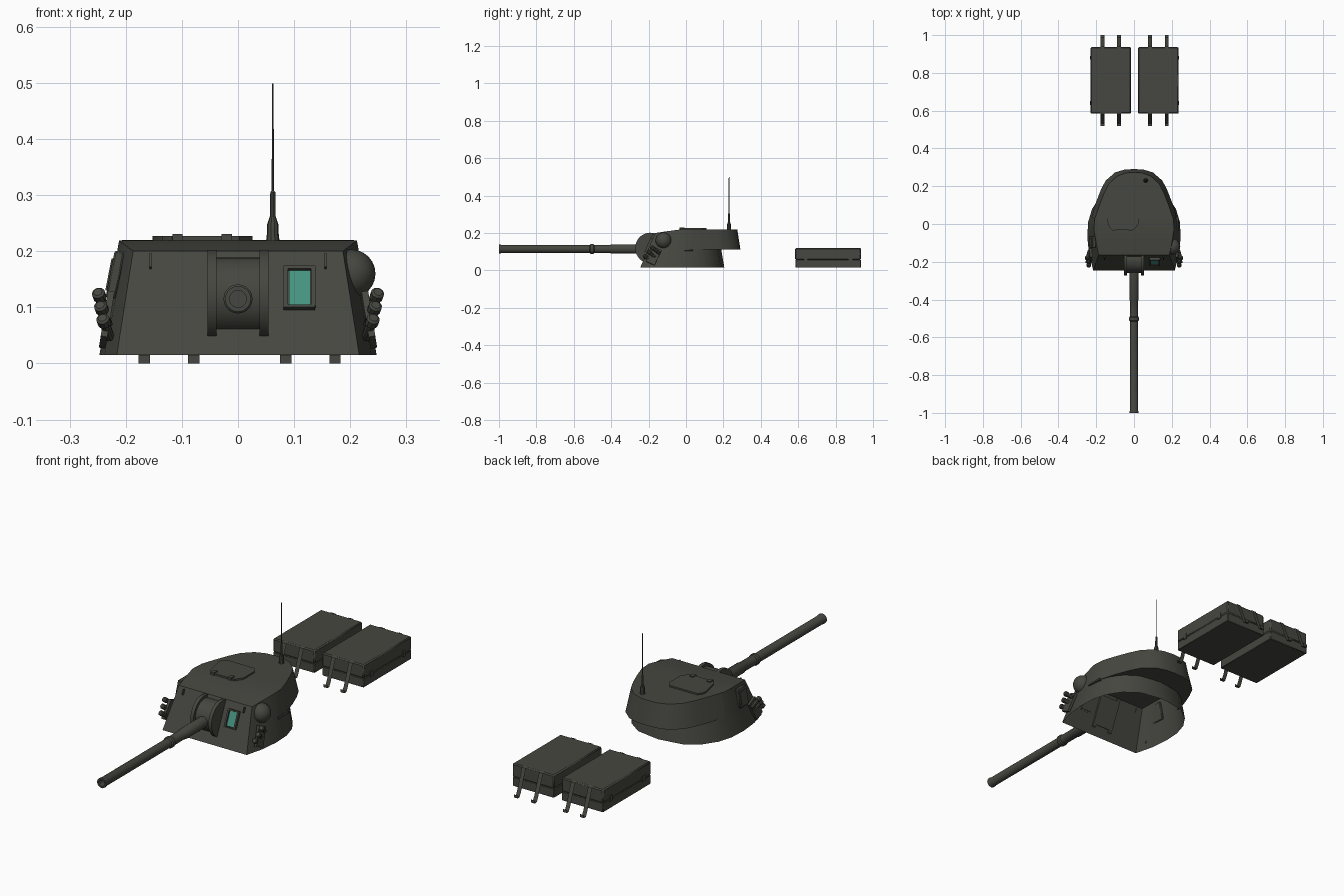
import bpy, bmesh, math
from mathutils import Vector, Matrix

if "Cube" in bpy.data.objects:
    bpy.data.objects.remove(bpy.data.objects["Cube"])


def material(name, rgb):
    m = bpy.data.materials.new(name)
    m.diffuse_color = (*rgb, 1)
    m.use_nodes = True
    m.node_tree.nodes["Principled BSDF"].inputs["Base Color"].default_value = m.diffuse_color
    return m


OLIVE = material("dark olive paint", (0.062, 0.062, 0.052))
TEAL = material("teal glass", (0.06, 0.29, 0.215))


def finish(name, bm, mat=OLIVE, bevel=0, normals=True):
    if normals:
        bmesh.ops.recalc_face_normals(bm, faces=bm.faces)
    me = bpy.data.meshes.new(name)
    bm.to_mesh(me)
    bm.free()
    me.materials.append(mat)
    ob = bpy.data.objects.new(name, me)
    bpy.context.collection.objects.link(ob)
    if bevel:
        mod = ob.modifiers.new("bevel", 'BEVEL')
        mod.width, mod.segments = bevel, 1
    bpy.ops.object.select_all(action='DESELECT')
    ob.select_set(True)
    bpy.context.view_layer.objects.active = ob
    bpy.ops.object.shade_smooth_by_angle(angle=math.radians(32))
    return ob


def box(name, loc, size, rx=0, ry=0, mat=OLIVE, bevel=0):
    bm = bmesh.new()
    m = (Matrix.Translation(loc) @ Matrix.Rotation(math.radians(ry), 4, 'Y')
         @ Matrix.Rotation(math.radians(rx), 4, 'X') @ Matrix.Diagonal((*size, 1)))
    bmesh.ops.create_cube(bm, size=1, matrix=m)
    return finish(name, bm, mat, bevel)


def lathe(name, profile, origin, axis, sides=20):
    """Revolve (radius, distance) points around an axis."""
    bm = bmesh.new()
    m = Matrix.Translation(origin) @ Vector(axis).to_track_quat('Z', 'Y').to_matrix().to_4x4()
    rings = []
    for r, d in profile:
        rings.append([bm.verts.new(m @ Vector((r * math.cos(a), r * math.sin(a), d)))
                      for a in (2 * math.pi * i / sides for i in range(sides))])
    for a, b in zip(rings, rings[1:]):
        for i in range(sides):
            j = (i + 1) % sides
            bm.faces.new((a[i], a[j], b[j], b[i]))
    bm.faces.new(rings[0])
    bm.faces.new(rings[-1])
    return finish(name, bm)


def shell(name, rings, close_front):
    """Join mirrored half outlines (first ring is the roof)."""
    bm = bmesh.new()
    sides = []
    for ring in rings:
        right = [bm.verts.new(p) for p in ring]
        left = [v if abs(v.co.x) < 1e-6 else bm.verts.new((-v.co.x, v.co.y, v.co.z)) for v in right]
        sides.append((right, left))
    n = len(rings[0])
    for a, b in zip(sides, sides[1:]):
        for s in (0, 1):
            for i in range(n - 1):
                bm.faces.new((a[s][i], a[s][i + 1], b[s][i + 1], b[s][i]))
    if close_front:
        (ra, la), (rb, lb) = sides[0], sides[1]
        bm.faces.new((ra[0], la[0], lb[0], rb[0]))
    r, l = sides[0]
    for i in range(n - 1):
        vs = [r[i], r[i + 1], l[i + 1], l[i]]
        bm.faces.new(list(dict.fromkeys(vs)))
    return finish(name, bm)


def slab(name, pts, axis, lo, hi, mat=OLIVE):
    """Extrude a closed outline along x or z."""
    bm = bmesh.new()
    put = (lambda p, h: (h, *p)) if axis == 'x' else (lambda p, h: (*p, h))
    a = [bm.verts.new(put(p, lo)) for p in pts]
    b = [bm.verts.new(put(p, hi)) for p in pts]
    bm.faces.new(a)
    bm.faces.new(b)
    for i in range(len(pts)):
        j = (i + 1) % len(pts)
        bm.faces.new((a[i], a[j], b[j], b[i]))
    return finish(name, bm, mat)


# turret body, open underneath
base_top = [(0.187, -0.165, 0.2), (0.2, -0.1, 0.21), (0.212, -0.03, 0.219), (0.208, 0.03, 0.219),
            (0.185, 0.085, 0.219), (0.15, 0.125, 0.219), (0.1, 0.155, 0.219), (0, 0.17, 0.219)]
base_low = [(0.216, -0.245), (0.238, -0.16), (0.247, -0.07), (0.243, 0.01),
            (0.222, 0.08), (0.183, 0.138), (0.115, 0.187), (0, 0.205)]
shell("turret_body", [base_top, [(x, y, 0.015) for x, y in base_low]], True)

# overhanging rear bustle
top = [(0.207, 0.03), (0.187, 0.09), (0.16, 0.16), (0.135, 0.21), (0.092, 0.252), (0.045, 0.27), (0, 0.274)]
low = [(0.225, 0.035), (0.203, 0.11), (0.176, 0.18), (0.15, 0.23), (0.1, 0.273), (0.05, 0.288), (0, 0.291)]
inner = [(0.22, 0.04), (0.19, 0.09), (0.165, 0.115), (0.14, 0.138), (0.09, 0.168), (0.045, 0.183), (0, 0.187)]
shell("rear_bustle", [[(x, y, z) for x, y in o] for o, z in ((top, 0.22), (low, 0.112), (inner, 0.112))], False)


# curved gun mantlet and its flanges
def arc(r):
    return [(-0.19 + r * math.cos(a), 0.12 + r * math.sin(a))
            for a in (math.radians(66 + 180 * i / 14) for i in range(15))]


slab("mantlet", arc(0.069), 'x', -0.04, 0.04)
for s in (-1, 1):
    slab("mantlet_flange", arc(0.082), 'x', s * 0.046 - 0.008, s * 0.046 + 0.008)

# gun barrel with a hollow bore
lathe("gun_barrel", [(0.027, 0), (0.025, 0.02), (0.025, 0.18), (0.022, 0.185), (0.022, 0.27), (0.026, 0.275),
                     (0.026, 0.29), (0.021, 0.295), (0.021, 0.765), (0.023, 0.77), (0.023, 0.78),
                     (0.015, 0.78), (0.015, 0.6)], (0, -0.22, 0.115), (0, -1, 0))


# gun sight window and lifting hooks on the sloped front
def front_y(z):
    return -0.245 + (z - 0.015) * 0.432


TILT = -23.4
box("sight_back", (0.109, front_y(0.136), 0.136), (0.056, 0.008, 0.074), TILT)
box("sight_glass", (0.11, front_y(0.134) - 0.004, 0.134), (0.038, 0.006, 0.066), TILT, mat=TEAL)
for x in (0.085, 0.134):
    box("sight_frame_side", (x, front_y(0.136) - 0.006, 0.136), (0.008, 0.014, 0.076), TILT)
box("sight_frame_top", (0.109, front_y(0.169) - 0.006, 0.169), (0.056, 0.014, 0.006), TILT)
box("sight_frame_bottom", (0.109, front_y(0.1) - 0.006, 0.1), (0.056, 0.014, 0.005), TILT)
for s in (-1, 1):
    box("lifting_hook", (s * 0.156, front_y(0.182) - 0.005, 0.182), (0.004, 0.014, 0.026), TILT)

# domed sensor on the right, hatch on the left, rail on the right
bm = bmesh.new()
bmesh.ops.create_uvsphere(bm, u_segments=20, v_segments=12, radius=0.043,
                          matrix=Matrix.Translation((0.202, -0.12, 0.16)))
finish("side_dome", bm)
box("side_hatch", (-0.219, -0.095, 0.158), (0.018, 0.065, 0.085), ry=11, bevel=0.003)
box("side_hatch_panel", (-0.226, -0.095, 0.158), (0.01, 0.042, 0.058), ry=11)
box("side_rail", (0.229, 0.0, 0.11), (0.012, 0.075, 0.009), ry=-10)

# three launcher tubes and a bracket on each side
for s in (-1, 1):
    box("launcher_bracket", (s * 0.234, -0.172, 0.078), (0.012, 0.05, 0.09), rx=-25, ry=-s * 9)
    for i in range(3):
        cap = Vector((s * (0.25 - 0.004 * i), -0.188 - 0.019 * i, 0.128 - 0.023 * i))
        back = cap + Vector((-s * 0.014, 0.046, -0.036))
        lathe("launcher_tube", [(0.008, 0), (0.009, 0.002), (0.009, 0.04), (0.012, 0.042), (0.012, 0.056),
                                (0.008, 0.059)], back, cap - back, 10)

# roof hatch with hinges
hatch = [(-0.135, 0.11), (0.008, 0.11), (0.026, 0.085), (0.026, 0.005), (0.002, -0.03),
         (-0.118, -0.03), (-0.135, -0.01), (-0.152, 0.07), (-0.15, 0.09)]
slab("roof_hatch", hatch, 'z', 0.215, 0.227)
for x in (-0.108, -0.02):
    box("hatch_hinge", (x, -0.022, 0.225), (0.018, 0.026, 0.012))

# antenna
lathe("antenna", [(0.012, 0), (0.01, 0.018), (0.01, 0.03), (0.005, 0.045), (0.0045, 0.087), (0.002, 0.09),
                  (0.0015, 0.281)], (0.062, 0.23, 0.218), (0, 0, 1), 10)

# two storage boxes with lids, latches and loose straps
strap = [(-0.004, 0.1205), (0.006, 0.117), (0.018, 0.085), (0.042, 0.02), (0.052, 0.001), (0.065, 0), (0.065, 0.014)]
for cx, s in ((-0.123, -1), (0.129, 1)):
    box("storage_box", (cx, 0.76, 0.036), (0.212, 0.35, 0.042), bevel=0.002)
    box("storage_lid", (cx, 0.76, 0.0885), (0.214, 0.352, 0.063), bevel=0.005)
    for y in (0.64, 0.88):
        box("box_latch", (cx + s * 0.107, y, 0.062), (0.006, 0.02, 0.026))
    for dx in (-0.044, 0.044):
        for e in (-1, 1):
            bm = bmesh.new()
            rows = [[bm.verts.new((cx + dx + w, 0.76 + e * (0.175 + d), z)) for w in (-0.01, 0.01)]
                    for d, z in strap]
            for a, b in zip(rows, rows[1:]):
                quad = (a[0], a[1], b[1], b[0])
                bm.faces.new(quad if e > 0 else quad[::-1])
            bmesh.ops.reverse_faces(bm, faces=bm.faces)
            finish("box_strap", bm, normals=False)
